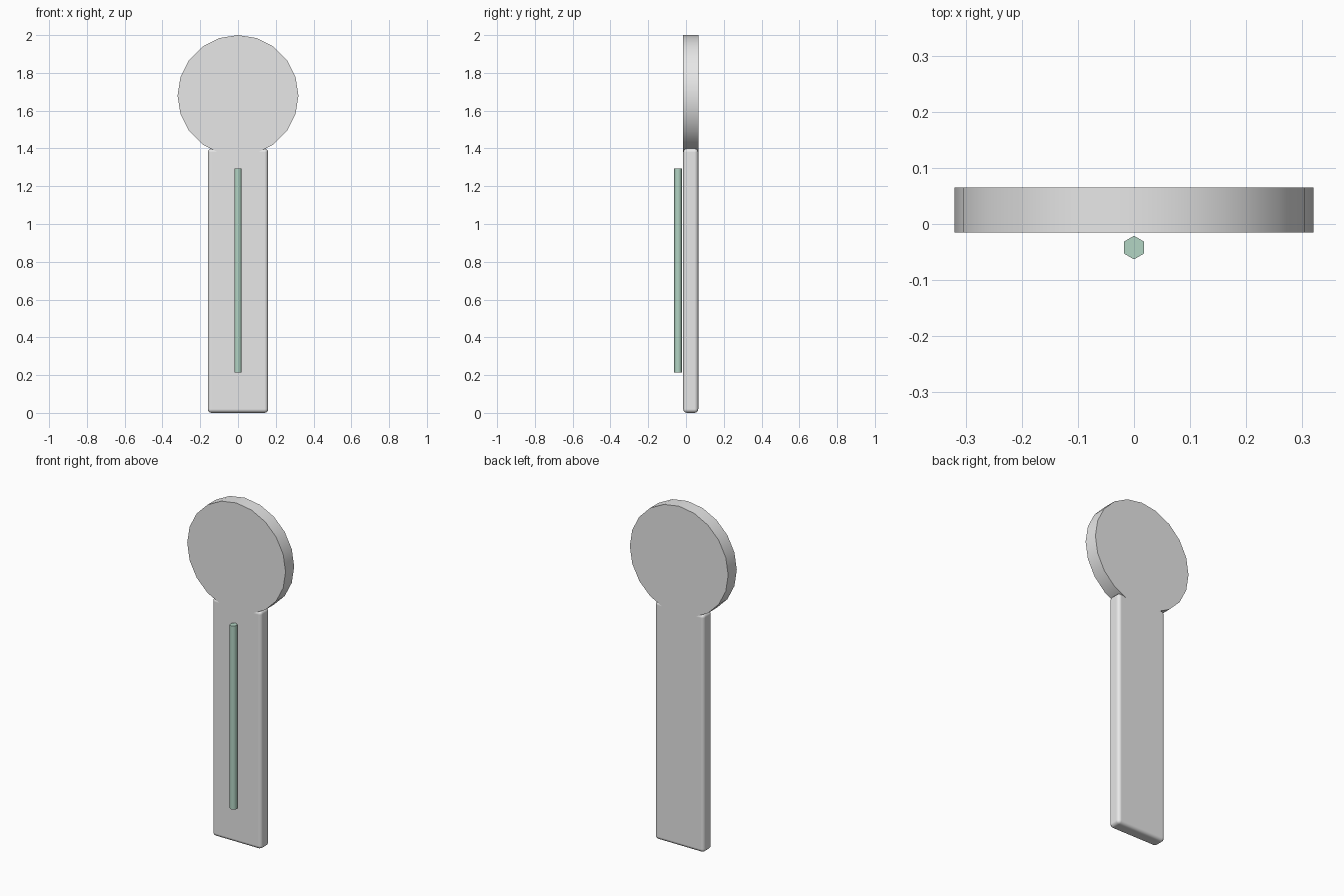
import bpy
from math import radians, pi

cube = bpy.data.objects.get("Cube")
if cube:
    bpy.data.objects.remove(cube, do_unlink=True)


def material(name, colour):
    mat = bpy.data.materials.new(name)
    mat.use_nodes = True
    mat.diffuse_color = colour
    mat.node_tree.nodes["Principled BSDF"].inputs["Base Color"].default_value = colour
    return mat


grey = material("light grey", (0.8, 0.8, 0.8, 1))
sage = material("sage green", (0.45, 0.66, 0.55, 1))


def finish(name, mat, angle):
    obj = bpy.context.object
    obj.name = name
    obj.data.materials.append(mat)
    bpy.ops.object.transform_apply(location=False, rotation=True, scale=True)
    bpy.ops.object.shade_smooth_by_angle(angle=radians(angle))
    return obj


THICK, MID_Y = 0.08, 0.025

# Flat handle with rounded edges
bpy.ops.mesh.primitive_cube_add(size=1, location=(0, MID_Y, 0.7))
bpy.context.object.scale = (0.32, THICK, 1.4)
handle = finish("handle", grey, 30)
bevel = handle.modifiers.new("rounded edges", "BEVEL")
bevel.width = 0.02
bevel.segments = 3
for poly in handle.data.polygons:
    poly.use_smooth = True
bevel.harden_normals = True

# Round head
bpy.ops.mesh.primitive_cylinder_add(vertices=20, radius=0.32, depth=THICK,
                                    location=(0, MID_Y, 1.68), rotation=(pi / 2, 0, 0))
finish("head", grey, 30)

# Slim hexagonal rod in front of the handle
bpy.ops.mesh.primitive_cylinder_add(vertices=6, radius=0.021, depth=1.08,
                                    location=(0, -0.042, 0.755))
finish("rod", sage, 65)
